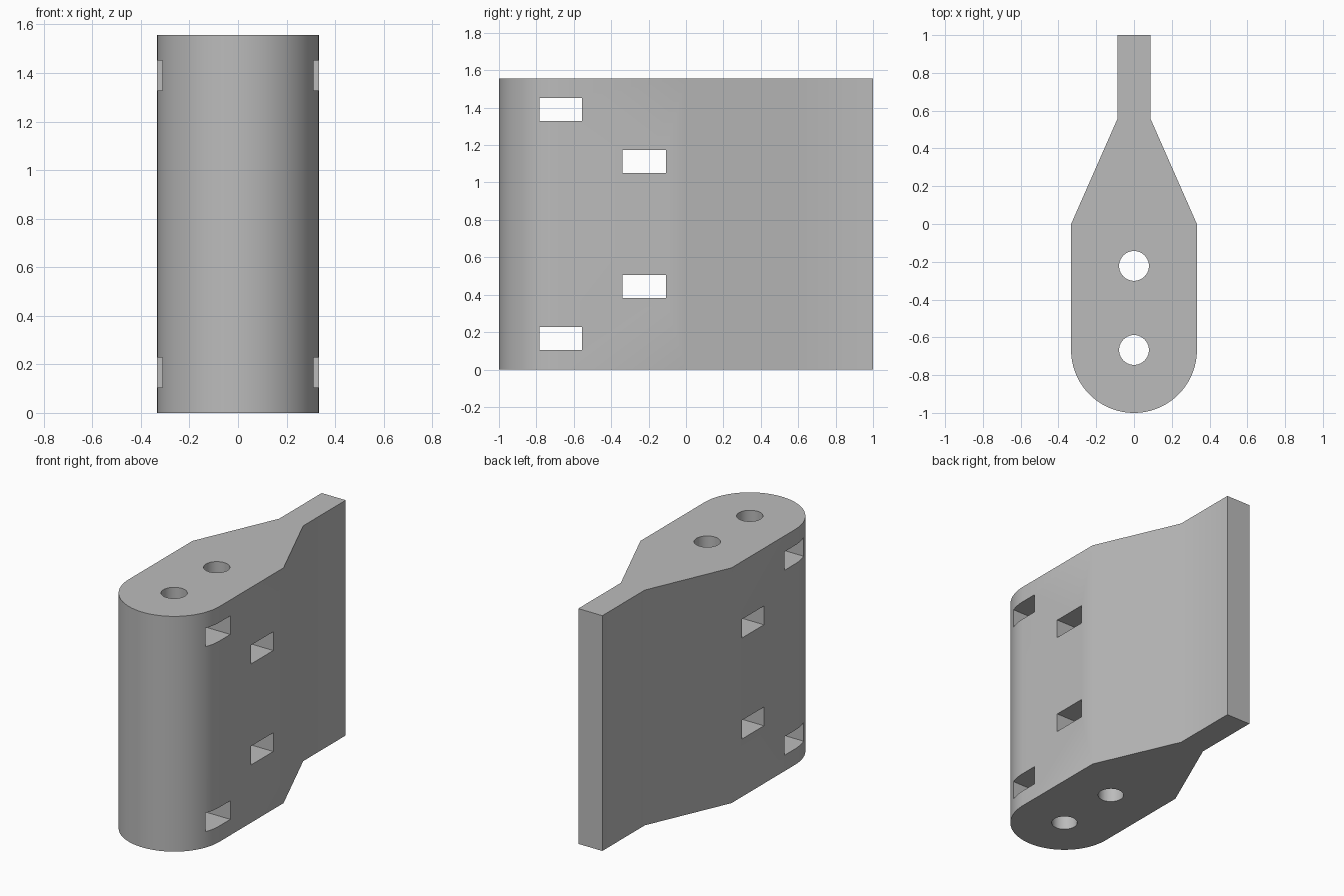
import bpy, bmesh, math

if "Cube" in bpy.data.objects:
    bpy.data.objects.remove(bpy.data.objects["Cube"])

HEIGHT, HALF, NOSE_Y = 1.556, 0.333, -0.667

grey = bpy.data.materials.new("plain grey")
grey.use_nodes = True
colour = (0.5, 0.5, 0.5, 1)
grey.diffuse_color = colour
grey.node_tree.nodes["Principled BSDF"].inputs["Base Color"].default_value = colour


def new_object(name, bm):
    bmesh.ops.recalc_face_normals(bm, faces=bm.faces)
    mesh = bpy.data.meshes.new(name)
    bm.to_mesh(mesh)
    bm.free()
    mesh.materials.append(grey)
    obj = bpy.data.objects.new(name, mesh)
    bpy.context.collection.objects.link(obj)
    return obj


def extrude_profile(name, points, z0, z1):
    bm = bmesh.new()
    face = bm.faces.new([bm.verts.new((x, y, z0)) for x, y in points])
    grown = bmesh.ops.extrude_face_region(bm, geom=[face])["geom"]
    verts = [v for v in grown if isinstance(v, bmesh.types.BMVert)]
    bmesh.ops.translate(bm, verts=verts, vec=(0, 0, z1 - z0))
    return new_object(name, bm)


def arc(cy, radius, start, sweep, steps):
    angles = [start + sweep * i / steps for i in range(steps + 1)]
    return [(radius * math.cos(a), cy + radius * math.sin(a)) for a in angles]


# Body: rounded nose, straight sides, taper to a flat rear tab
profile = arc(NOSE_Y, HALF, math.pi, math.pi, 48)
profile += [(HALF, 0), (0.088, 0.556), (0.088, 1), (-0.088, 1), (-0.088, 0.556), (-HALF, 0)]
body = extrude_profile("bracket_body", profile, 0, HEIGHT)

# Cutters: two vertical round bores
cutters = []
for y in (NOSE_Y, -0.222):
    circle = arc(y, 0.079, 0, math.tau, 40)[:-1]
    cutters.append(extrude_profile("bore_cutter", circle, -0.1, HEIGHT + 0.1))

# Cutters: four cross slots, mirrored about mid height
for y0, y1, z0, z1 in ((-0.783, -0.556, 0.105, 0.228), (-0.339, -0.107, 0.382, 0.506)):
    rect = [(-0.5, y0), (0.5, y0), (0.5, y1), (-0.5, y1)]
    cutters.append(extrude_profile("slot_cutter", rect, z0, z1))
    cutters.append(extrude_profile("slot_cutter", rect, HEIGHT - z1, HEIGHT - z0))

bpy.context.view_layer.objects.active = body
body.select_set(True)
for cutter in cutters:
    cut = body.modifiers.new("cut", "BOOLEAN")
    cut.operation, cut.solver, cut.object = "DIFFERENCE", "EXACT", cutter
    bpy.ops.object.modifier_apply(modifier=cut.name)
    bpy.data.objects.remove(cutter)

# Smooth curved walls, keep edges crisp
bpy.ops.object.select_all(action="DESELECT")
body.select_set(True)
bpy.ops.object.shade_smooth_by_angle(angle=math.radians(30))
